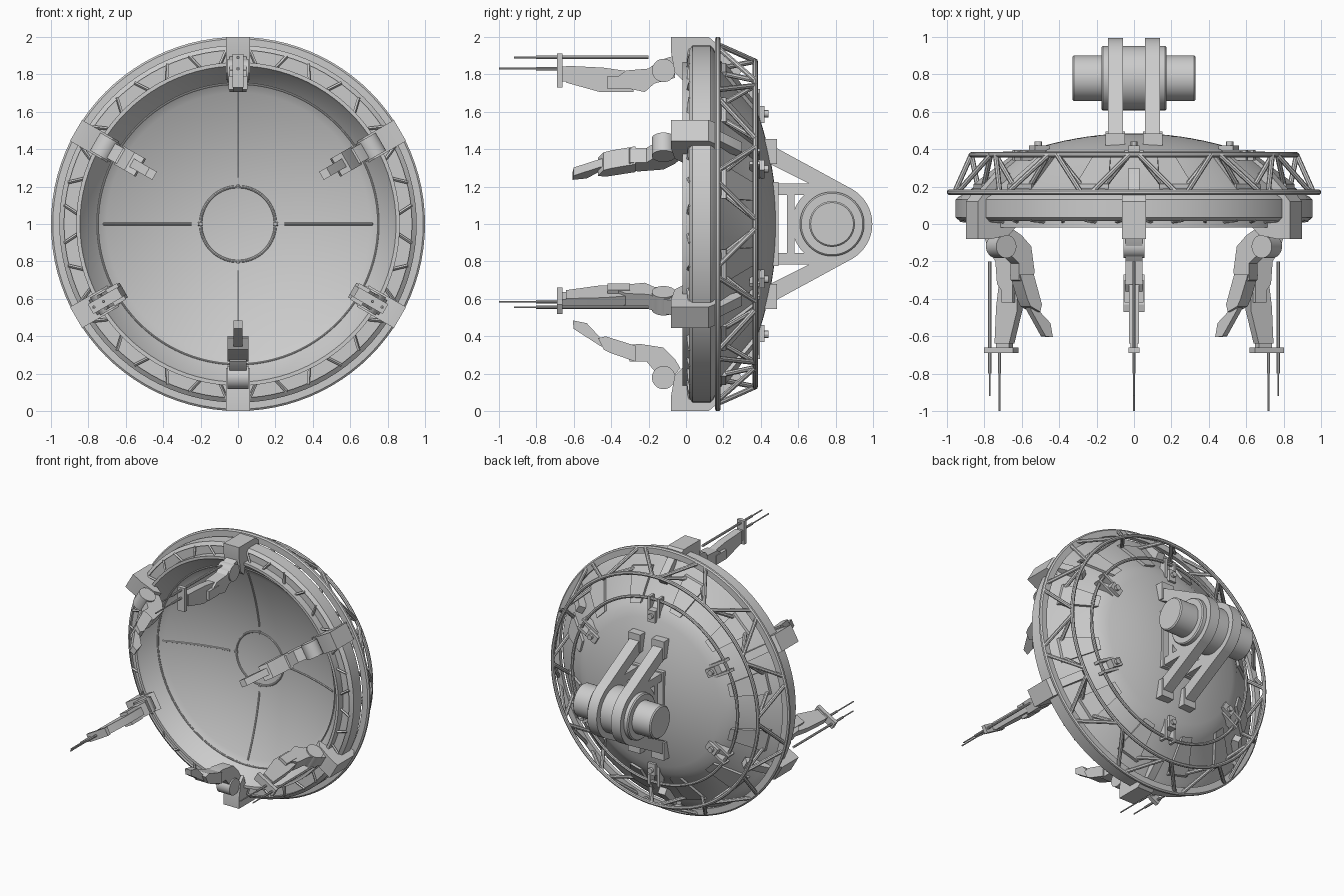
import bpy, bmesh
from math import sin, cos, pi, radians
from mathutils import Matrix, Vector

cube = bpy.data.objects.get("Cube")
if cube:
    bpy.data.objects.remove(cube, do_unlink=True)

grey = bpy.data.materials.new("light_grey")
grey.use_nodes = True
grey.diffuse_color = (0.6, 0.6, 0.6, 1)
grey.node_tree.nodes["Principled BSDF"].inputs["Base Color"].default_value = (0.6, 0.6, 0.6, 1)
parts = []


def finish(name, bm, turn=0.0):
    """Turn the part about the dish axis (y), lift it to the hub height, make an object."""
    bm.transform(Matrix.Translation((0, 0, 1)) @ Matrix.Rotation(turn, 4, 'Y'))
    bmesh.ops.recalc_face_normals(bm, faces=bm.faces)
    me = bpy.data.meshes.new(name)
    bm.to_mesh(me)
    bm.free()
    me.materials.append(grey)
    ob = bpy.data.objects.new(name, me)
    bpy.context.collection.objects.link(ob)
    parts.append(ob)
    return ob


def lathe(name, profile, closed=False, n=96):
    """Spin (radius, y) points around the y axis."""
    bm = bmesh.new()
    rings = []
    for r, y in profile:
        count = 1 if r == 0 else n
        rings.append([bm.verts.new((r * cos(2 * pi * i / n), y, r * sin(2 * pi * i / n)))
                      for i in range(count)])
    pairs = list(zip(rings, rings[1:]))
    if closed:
        pairs.append((rings[-1], rings[0]))
    for a, b in pairs:
        for i in range(n):
            j = (i + 1) % n
            q = [a[i % len(a)], a[j % len(a)], b[j % len(b)], b[i % len(b)]]
            bm.faces.new(list(dict.fromkeys(q)))
    return finish(name, bm)


def slab(bm, profile, x0, x1):
    """Extrude a (y, radius) outline sideways from x0 to x1."""
    a = [bm.verts.new((x0, y, r)) for y, r in profile]
    b = [bm.verts.new((x1, y, r)) for y, r in profile]
    bm.faces.new(a)
    bm.faces.new(b[::-1])
    for i in range(len(a)):
        j = (i + 1) % len(a)
        bm.faces.new((a[i], b[i], b[j], a[j]))


def box(bm, x, y, z):
    slab(bm, [(y[0], z[0]), (y[1], z[0]), (y[1], z[1]), (y[0], z[1])], *x)


def rod(bm, p, q, r, n=8):
    p, q = Vector(p), Vector(q)
    rot = (q - p).to_track_quat('Z', 'Y').to_matrix().to_4x4()
    bmesh.ops.create_cone(bm, cap_ends=True, segments=n, radius1=r, radius2=r,
                          depth=(q - p).length, matrix=Matrix.Translation((p + q) / 2) @ rot)


def torus(name, radius, y, t):
    return lathe(name, [(radius + t * cos(k * pi / 4), y + t * sin(k * pi / 4)) for k in range(8)], True)


def polar(r, y, a):
    return (r * sin(a), y, r * cos(a))


# Dish shell: stepped rim, cone and dome outside, shallow bowl inside
def bowl(r):
    return 0.28 - 0.175 * (r / 0.75) ** 2


def dome(r):
    return 0.485 - 0.11 * (r / 0.62) ** 2


outer = [(0.62 * k / 10, dome(0.62 * k / 10)) for k in range(11)]
rim = [(0.66, 0.345), (0.9, 0.165), (0.94, 0.145), (0.955, 0.13), (0.955, 0.035), (0.93, 0.015),
       (0.93, 0.035), (0.865, 0.035), (0.865, -0.02), (0.845, -0.02), (0.835, 0.0), (0.755, 0.1)]
inner = [(0.75 * k / 16, bowl(0.75 * k / 16)) for k in range(16, -1, -1)]
lathe("dish_shell", outer + rim + inner)

# Raised seams in the bowl
torus("bowl_edge_seam", 0.75, 0.102, 0.006)
torus("bowl_centre_seam", 0.2, bowl(0.2), 0.008)
bm = bmesh.new()
for k in range(4):
    pts = [0.25 + 0.47 * i / 8 for i in range(9)]
    for a, b in zip(pts, pts[1:]):
        rod(bm, polar(a, bowl(a) - 0.002, k * pi / 2), polar(b, bowl(b) - 0.002, k * pi / 2), 0.007, 6)
    rod(bm, polar(0.19, bowl(0.19), k * pi / 2), polar(0.215, bowl(0.215), k * pi / 2), 0.01, 6)
finish("bowl_spokes", bm)

# Slanted slats in the front rim
bm = bmesh.new()
for i in range(36):
    s = 1 if i % 2 else -1
    mid = radians(10 * i + 5)
    rod(bm, polar(0.862, 0.012, mid - s * 0.022), polar(0.935, 0.02, mid + s * 0.022), 0.009, 4)
finish("rim_slats", bm)

# Open truss behind the rim
truss, struts = bmesh.new(), bmesh.new()
for i in range(24):
    s = 1 if i % 2 else -1
    mid = radians(15 * i + 7.5)
    rod(truss, polar(0.985, 0.17, mid - s * 0.1), polar(0.87, 0.37, mid + s * 0.1), 0.014)
    rod(struts, polar(0.87, 0.37, mid + s * 0.1), polar(0.85, 0.2, mid - s * 0.06), 0.014)
finish("truss_diagonals", truss)
finish("truss_inner_struts", struts)
lathe("truss_outer_ring", [(0.945, 0.155), (0.99, 0.155), (1.0, 0.163), (1.0, 0.177),
                           (0.99, 0.185), (0.945, 0.185)], True)
torus("truss_back_ring", 0.87, 0.37, 0.014)
torus("truss_inner_ring", 0.7, 0.375, 0.012)

# Raised trapezoid panels on the back cone
bm = bmesh.new()
for i in range(12):
    a = radians(30 * i + 15)
    low, high = [], []
    for r, y, w in ((0.87, 0.188, 0.09), (0.65, 0.353, 0.045)):
        for s in (-1, 1):
            v = Vector(polar(r, y, a + s * w / r))
            low.append(bm.verts.new(v))
            high.append(bm.verts.new(v + Vector((0, 0.025, 0))))
    o = (0, 1, 3, 2)
    bm.faces.new([high[k] for k in o])
    for k in range(4):
        bm.faces.new((low[o[k]], low[o[k - 1]], high[o[k - 1]], high[o[k]]))
finish("cone_panels", bm)

# Arm outlines as (y, radius)
base = [(-0.08, 1.0), (0.12, 1.0), (0.155, 0.97), (0.155, 0.86), (0.0, 0.84), (-0.02, 0.77),
        (-0.06, 0.81), (-0.08, 0.92)]
brace = [(0.13, 0.97), (0.17, 0.95), (0.3, 0.82), (0.27, 0.78), (0.13, 0.88)]
lance_upper = [(-0.06, 0.9), (-0.14, 0.875), (-0.2, 0.83), (-0.32, 0.82), (-0.36, 0.79),
               (-0.34, 0.73), (-0.22, 0.705), (-0.17, 0.75), (-0.06, 0.78)]
lance_fore = [(-0.3, 0.815), (-0.44, 0.835), (-0.64, 0.845), (-0.64, 0.755), (-0.46, 0.705), (-0.28, 0.705)]
claw_upper = [(-0.06, 0.72), (-0.03, 0.77), (-0.08, 0.83), (-0.165, 0.79), (-0.21, 0.735),
              (-0.3, 0.735), (-0.33, 0.65), (-0.25, 0.64), (-0.12, 0.66)]
claw_fore = [(-0.27, 0.735), (-0.4, 0.69), (-0.44, 0.67), (-0.47, 0.61), (-0.43, 0.6), (-0.27, 0.65)]
claw_tip = [(-0.38, 0.685), (-0.46, 0.65), (-0.6, 0.56), (-0.605, 0.515), (-0.53, 0.53),
            (-0.46, 0.605), (-0.36, 0.63)]

for i in range(6):
    turn = i * pi / 3
    lance = i % 2 == 0
    bm = bmesh.new()
    slab(bm, base, -0.065, 0.065)
    slab(bm, brace, -0.03, 0.03)
    finish("arm_base", bm, turn)
    bm = bmesh.new()
    rod(bm, (-0.055, -0.12, 0.82), (0.055, -0.12, 0.82), 0.062, 32)
    finish("arm_shoulder", bm, turn)
    bm = bmesh.new()
    if lance:
        slab(bm, lance_upper, -0.045, 0.045)
        slab(bm, lance_fore, -0.028, 0.028)
        box(bm, (-0.05, 0.05), (-0.42, -0.3), (0.72, 0.79))
        box(bm, (-0.03, 0.03), (-0.69, -0.66), (0.73, 0.91))
        box(bm, (-0.02, 0.02), (-0.665, -0.62), (0.76, 0.84))
        for r, tip, back in ((0.89, -0.92, -0.2), (0.83, -1.0, -0.6)):
            rod(bm, (0, back, r), (0, -0.8, r), 0.009)
            rod(bm, (0, -0.79, r), (0, tip, r), 0.005)
    else:
        slab(bm, claw_upper, -0.045, 0.045)
        slab(bm, claw_fore, -0.055, 0.055)
        slab(bm, claw_tip, -0.025, 0.025)
    finish("lance_arm" if lance else "claw_arm", bm, turn)

    # Clamp joining the inner truss ring to the dome
    bm = bmesh.new()
    box(bm, (-0.03, 0.03), (0.35, 0.42), (0.54, 0.63))
    for x in (-0.04, 0.04):
        box(bm, (x - 0.01, x + 0.01), (0.34, 0.395), (0.57, 0.72))
    rod(bm, (0, 0.41, 0.59), (0, 0.44, 0.59), 0.02, 12)
    finish("ring_clamp", bm, turn)

# Rear mount: two strut frames around a cross axle
hub_y = 0.78
for x0, x1 in ((-0.14, -0.06), (0.06, 0.14)):
    bm = bmesh.new()
    rod(bm, (x0, hub_y, 0), (x1, hub_y, 0), 0.215, 64)
    finish("mount_eye", bm)
    bm = bmesh.new()
    for s in (-1, 1):
        slab(bm, [(0.45, s * 0.42), (0.485, s * 0.405), (0.88, s * 0.19), (0.83, s * 0.13), (0.45, s * 0.32)], x0, x1)
        box(bm, (x0, x1), (0.42, 0.78), (s * 0.155, s * 0.215))
        box(bm, (x0 - 0.012, x1 + 0.012), (0.4, 0.485), (s * 0.32, s * 0.455))
    box(bm, (x0, x1), (0.54, 0.58), (-0.16, 0.16))
    box(bm, (x0 - 0.012, x1 + 0.012), (0.44, 0.495), (-0.225, 0.225))
    finish("mount_frame", bm)

for name, half, r in (("axle", 0.33, 0.122), ("axle_collar", 0.175, 0.172)):
    bm = bmesh.new()
    rod(bm, (-half, hub_y, 0), (half, hub_y, 0), r, 64)
    ob = finish(name, bm)
    bevel = ob.modifiers.new("edge", 'BEVEL')
    bevel.width = 0.008
    bevel.limit_method = 'ANGLE'

# Smooth round surfaces, keep edges sharp
bpy.ops.object.select_all(action='DESELECT')
for ob in parts:
    ob.select_set(True)
bpy.context.view_layer.objects.active = parts[0]
bpy.ops.object.shade_smooth_by_angle(angle=radians(30))
